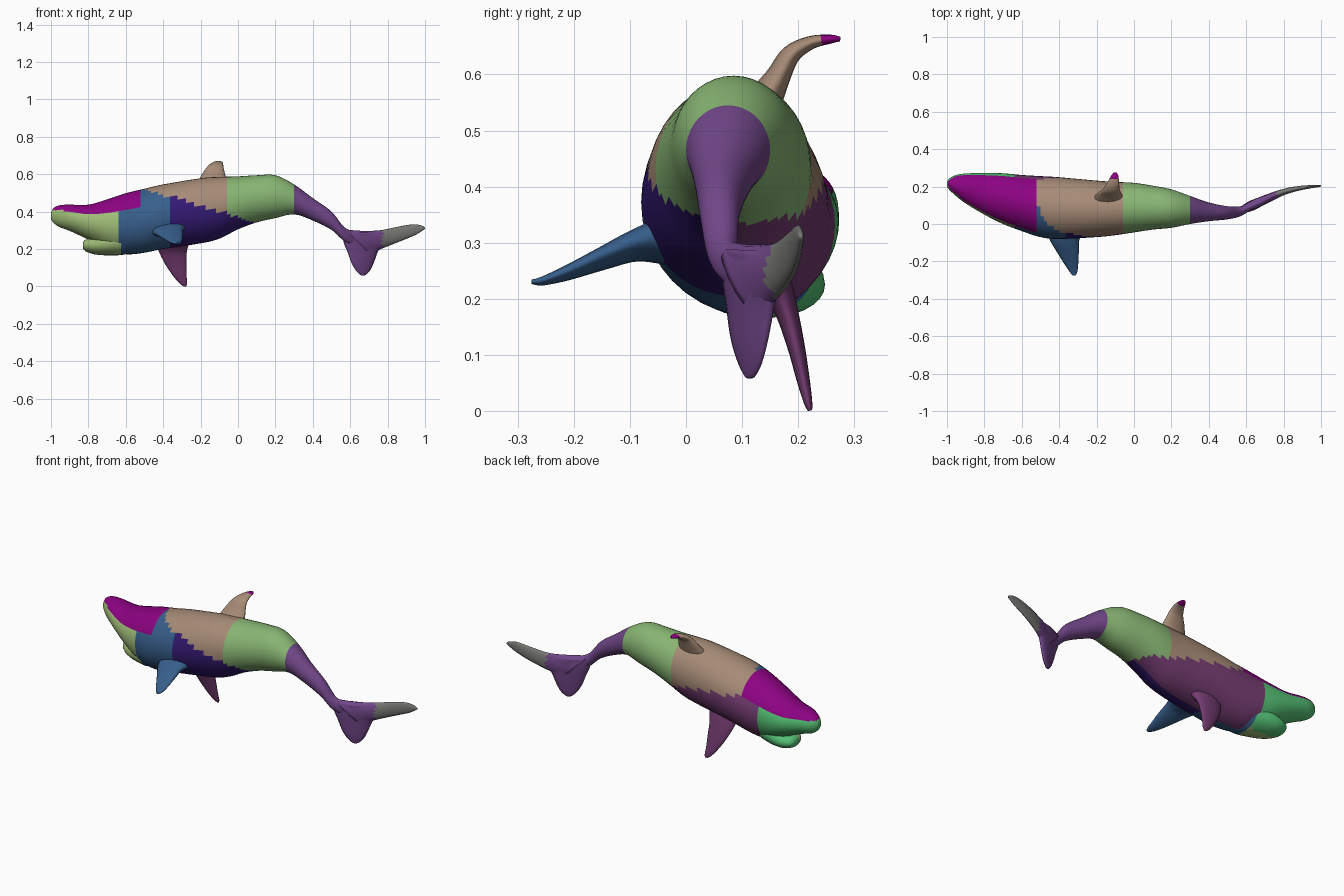
import bpy, bmesh
from math import sin, cos, pi
from mathutils import Vector

if "Cube" in bpy.data.objects:
    bpy.data.objects.remove(bpy.data.objects["Cube"])

# Paint colours, given as screen values and converted to linear
COLOURS = {
    "magenta": (140, 10, 130), "lime": (160, 190, 120), "green": (85, 190, 115),
    "teal": (58, 95, 138), "indigo": (55, 32, 115), "tan": (165, 138, 118),
    "leaf": (135, 180, 115), "plum": (115, 62, 112), "violet": (112, 72, 135),
    "grey": (118, 120, 115),
}
MATS = {}
for name, c in COLOURS.items():
    m = bpy.data.materials.new(name)
    m.diffuse_color = (*[(v / 255) ** 2.2 for v in c], 1)
    m.use_nodes = True
    m.node_tree.nodes["Principled BSDF"].inputs["Base Color"].default_value = m.diffuse_color
    MATS[name] = m
NAMES = list(COLOURS)


def spline(rows, per):
    """Catmull-Rom resampling of rows of numbers."""
    out = []
    for i in range(len(rows) - 1):
        a, b, c, d = (rows[max(0, min(len(rows) - 1, i + k))] for k in (-1, 0, 1, 2))
        for s in range(per):
            t = s / per
            out.append([0.5 * (2 * q + (r - p) * t + (2 * p - 5 * q + 4 * r - w) * t * t
                               + (3 * q - p - 3 * r + w) * t ** 3)
                        for p, q, r, w in zip(a, b, c, d)])
    out.append(list(rows[-1]))
    return out


def loft(name, rings, paint):
    """Skin a list of point rings, cap both ends and paint faces by position."""
    bm = bmesh.new()
    vr = [[bm.verts.new(p) for p in ring] for ring in rings]
    n = len(vr[0])
    for a, b in zip(vr, vr[1:]):
        for i in range(n):
            bm.faces.new((a[i], a[(i + 1) % n], b[(i + 1) % n], b[i]))
    bm.faces.new(vr[0])
    bm.faces.new(vr[-1][::-1])
    bmesh.ops.recalc_face_normals(bm, faces=bm.faces)
    used = []
    for f in bm.faces:
        f.normal_update()
        f.smooth = True
        key = paint(f.calc_center_median(), f.normal)
        if key not in used:
            used.append(key)
        f.material_index = used.index(key)
    me = bpy.data.meshes.new(name)
    bm.to_mesh(me)
    bm.free()
    for key in used:
        me.materials.append(MATS[key])
    ob = bpy.data.objects.new(name, me)
    bpy.context.collection.objects.link(ob)
    return ob


def trunk(name, rows, per, paint, n=40):
    """Rows: x, y min, y max, z min, z max of oval cross-sections."""
    rings = []
    for x, y0, y1, z0, z1 in spline(rows, per):
        rings.append([Vector((x, (y0 + y1) / 2 + (y1 - y0) / 2 * cos(2 * pi * i / n),
                              (z0 + z1) / 2 + (z1 - z0) / 2 * sin(2 * pi * i / n)))
                      for i in range(n)])
    return loft(name, rings, paint)


def fin(name, rows, paint, n=16):
    """Rows: leading edge xyz, trailing edge xyz, thickness."""
    rows = spline(rows, 4)
    mids = [(Vector(r[:3]) + Vector(r[3:6])) / 2 for r in rows]
    rings = []
    for k, r in enumerate(rows):
        half = (Vector(r[3:6]) - Vector(r[:3])) / 2
        span = mids[min(k + 1, len(mids) - 1)] - mids[max(k - 1, 0)]
        thick = half.cross(span).normalized() * r[6] / 2
        rings.append([mids[k] + half * cos(2 * pi * i / n) + thick * sin(2 * pi * i / n)
                      for i in range(n)])
    return loft(name, rings, paint)


def body_paint(c, n):
    if c.x > 0.3:
        return "violet"
    if c.x < -0.52 and n.z > 0.45:
        return "magenta"
    near = c.y < 0.09 + max(0, -0.5 - c.x) * 0.24
    if c.x < -0.63:
        return "lime" if near else "green"
    if near and c.z < 0.52 - 0.3 * (c.x + 0.5) and c.x < 0.08:
        return "teal" if c.x < -0.38 else "indigo"
    if not near and c.z < 0.42 - 0.15 * (c.x + 0.5) and c.x < 0.08:
        return "plum"
    return "tan" if c.x < -0.05 else "leaf"


# Body with upper jaw and tail stock
trunk("body", [
    (-1.0, .198, .228, .36, .395),
    (-.985, .18, .245, .338, .42),
    (-.95, .148, .262, .315, .434),
    (-.9, .11, .27, .297, .437),
    (-.8, .05, .273, .25, .437),
    (-.7, 0, .271, .2, .465),
    (-.6, -.038, .262, .172, .498),
    (-.5, -.07, .256, .18, .522),
    (-.4, -.08, .25, .2, .545),
    (-.2, -.07, .232, .23, .578),
    (-.1, -.06, .225, .255, .585),
    (0, -.045, .22, .305, .588),
    (.1, -.03, .205, .342, .594),
    (.2, -.02, .185, .365, .594),
    (.3, 0, .15, .385, .545),
    (.4, .015, .115, .352, .472),
    (.5, .025, .095, .302, .4),
    (.57, .042, .095, .24, .315),
    (.64, .085, .115, .21, .29),
], 5, body_paint)

# Lower jaw
trunk("lower_jaw", [
    (-.83, .145, .2, .205, .235),
    (-.815, .115, .225, .188, .25),
    (-.77, .075, .245, .172, .27),
    (-.7, .035, .245, .166, .3),
    (-.6, 0, .22, .172, .34),
    (-.5, .03, .18, .22, .34),
], 4, lambda c, n: "teal" if c.x > -.63 else "lime" if c.y < .16 else "green", 28)

# Dorsal fin, curling over to one side
fin("dorsal_fin", [
    (-.22, .135, .545, -.055, .135, .545, .07),
    (-.195, .162, .595, -.068, .165, .595, .045),
    (-.168, .185, .635, -.077, .188, .635, .035),
    (-.143, .222, .656, -.08, .222, .657, .024),
    (-.122, .258, .663, -.084, .258, .663, .016),
    (-.108, .275, .663, -.092, .275, .663, .008),
], lambda c, n: "magenta" if c.y > .24 else "tan")

# Flippers
fin("near_flipper", [
    (-.47, -.03, .29, -.27, -.03, .32, .09),
    (-.448, -.09, .285, -.293, -.09, .305, .055),
    (-.412, -.15, .263, -.295, -.15, .28, .038),
    (-.375, -.21, .242, -.298, -.21, .252, .026),
    (-.345, -.255, .23, -.303, -.255, .234, .016),
    (-.328, -.275, .23, -.313, -.275, .231, .008),
], lambda c, n: "teal")
fin("far_flipper", [
    (-.44, .15, .24, -.255, .15, .24, .075),
    (-.425, .175, .19, -.273, .175, .19, .045),
    (-.39, .195, .12, -.275, .195, .12, .032),
    (-.35, .208, .06, -.275, .208, .06, .024),
    (-.315, .217, .018, -.272, .217, .018, .016),
    (-.292, .221, .001, -.276, .221, .001, .008),
], lambda c, n: "plum")


def fluke_y(x):
    """Sideways bend shared by both tail lobes."""
    pts = [(.5, .05), (.6, .08), (.7, .13), (.75, .155), (.8, .174), (.9, .195), (1.01, .206)]
    for (x0, y0), (x1, y1) in zip(pts, pts[1:]):
        if x <= x1:
            return y0 + (y1 - y0) * (x - x0) / (x1 - x0)
    return pts[-1][1]


def lobe(name, rows):
    fin(name, [(a, fluke_y(a), b, c, fluke_y(c), d, t) for a, b, c, d, t in rows],
        lambda c, n: "grey" if c.x > .77 else "violet")


# Tail fluke
lobe("far_tail_lobe", [
    (.565, .305, .7, .17, .055),
    (.66, .297, .765, .2, .045),
    (.76, .3, .83, .226, .034),
    (.86, .32, .895, .252, .025),
    (.94, .332, .953, .277, .017),
    (.985, .324, .99, .3, .012),
    (1.0, .314, 1.0, .307, .006),
])
lobe("near_tail_lobe", [
    (.56, .29, .74, .285, .045),
    (.565, .235, .768, .235, .048),
    (.585, .185, .745, .18, .04),
    (.605, .13, .726, .126, .032),
    (.628, .088, .706, .085, .022),
    (.65, .064, .685, .063, .013),
    (.662, .058, .672, .058, .007),
])
